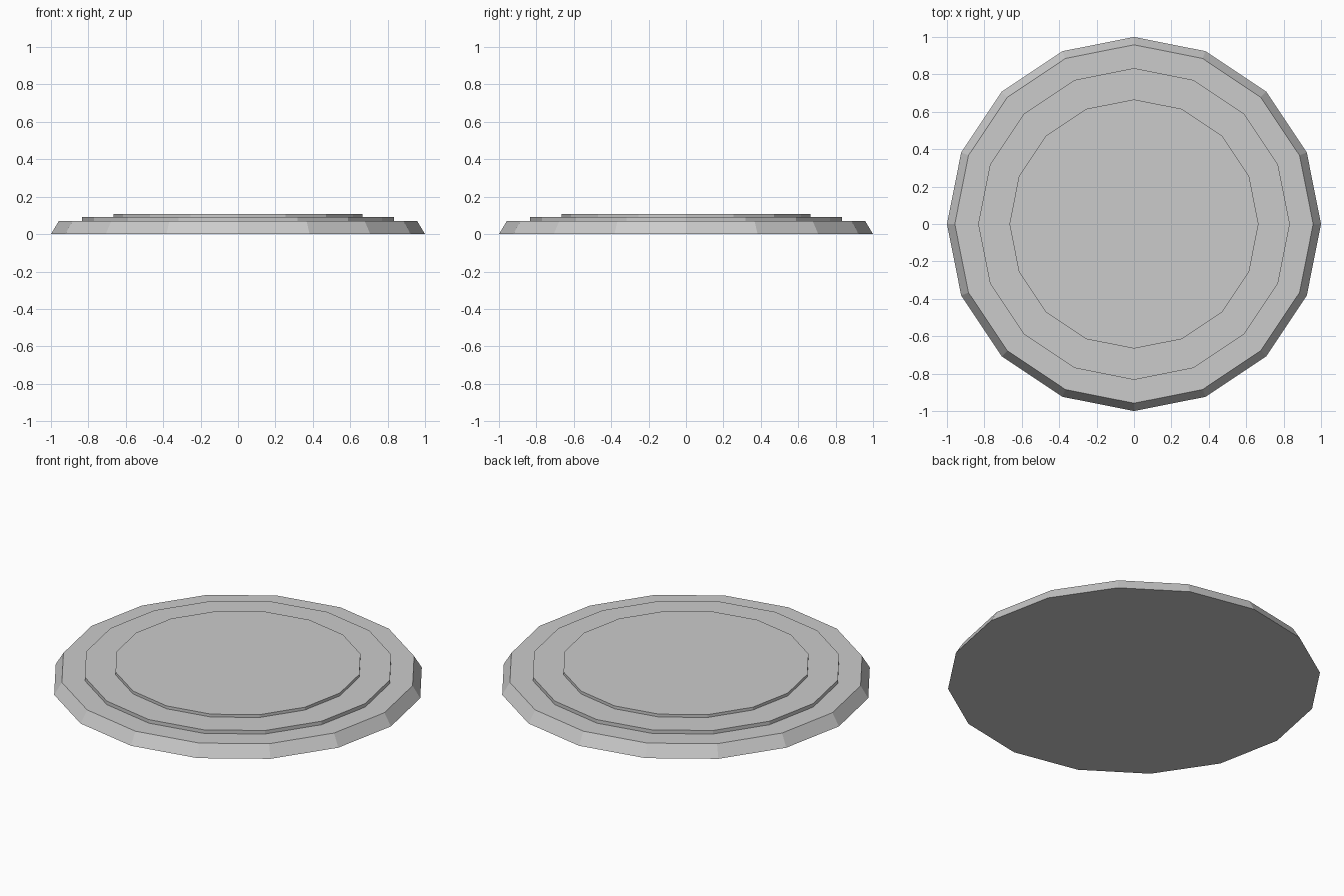
import bpy
import bmesh
from math import cos, sin, tau

if "Cube" in bpy.data.objects:
    bpy.data.objects.remove(bpy.data.objects["Cube"])

SIDES = 16


def lathe(name, profile):
    """Closed 16-sided solid from (radius, z) pairs, bottom to top."""
    bm = bmesh.new()
    rings = [[bm.verts.new((r * cos(tau * i / SIDES), r * sin(tau * i / SIDES), z))
              for i in range(SIDES)] for r, z in profile]
    for low, high in zip(rings, rings[1:]):
        for i in range(SIDES):
            j = (i + 1) % SIDES
            bm.faces.new((low[i], low[j], high[j], high[i]))
    bm.faces.new(rings[0][::-1])
    bm.faces.new(rings[-1])
    mesh = bpy.data.meshes.new(name)
    bm.to_mesh(mesh)
    bm.free()
    obj = bpy.data.objects.new(name, mesh)
    bpy.context.collection.objects.link(obj)
    return obj


# Stepped disc: bevelled base and two thin tiers, one continuous shell
lathe("stepped_disc", [
    (1.0, 0.0), (0.958, 0.07),      # sloped base rim
    (0.833, 0.07), (0.833, 0.091),  # middle tier
    (0.666, 0.091), (0.666, 0.108), # top tier
])
